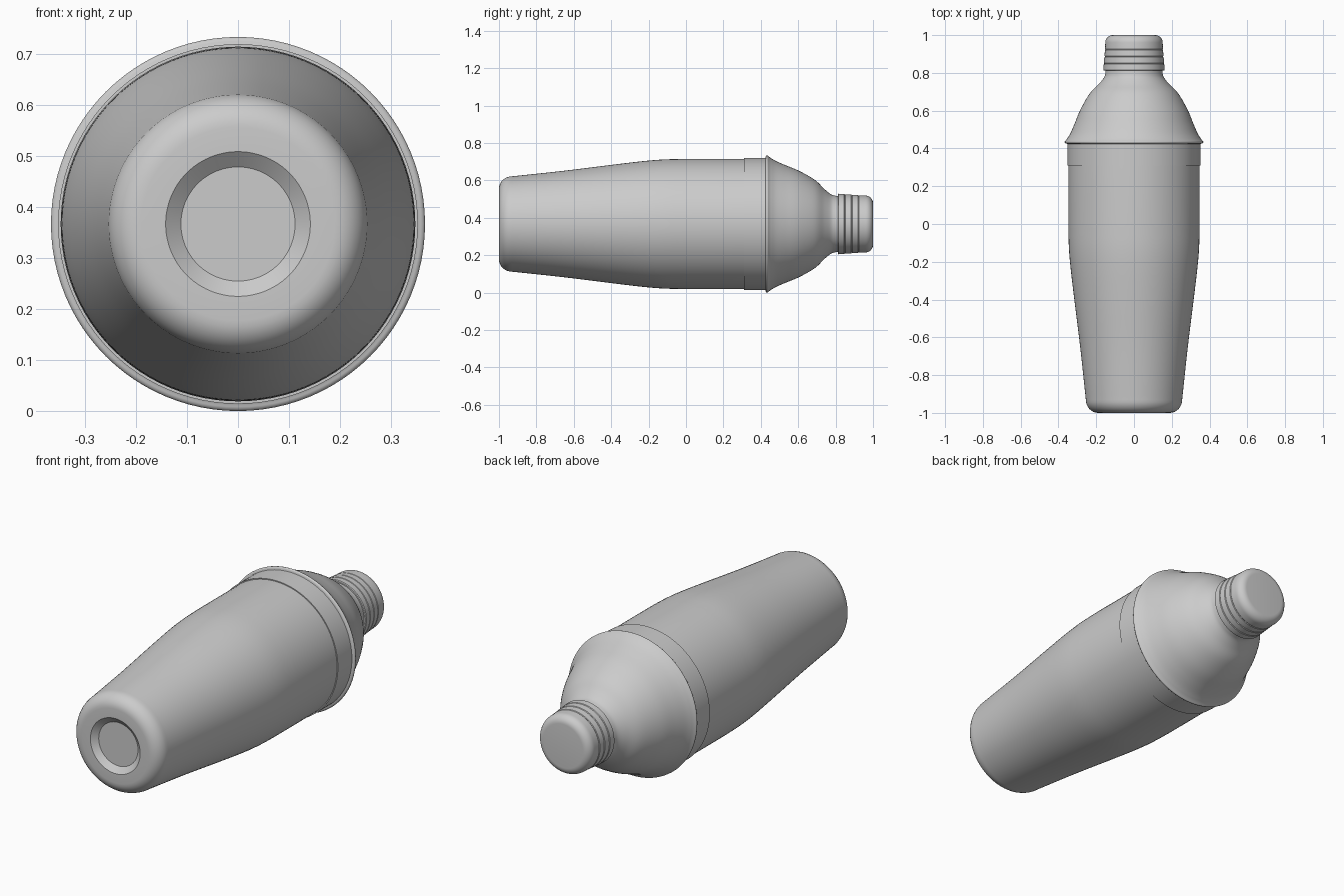
import bpy, bmesh, math
from mathutils import Vector, Matrix

cube = bpy.data.objects.get("Cube")
if cube:
    bpy.data.objects.remove(cube)

AXIS_Z = 0.367   # height of the long axis
SIDES = 96

steel = bpy.data.materials.new("brushed steel grey")
steel.use_nodes = True
GREY = (0.6, 0.6, 0.6, 1)
steel.diffuse_color = GREY
steel.node_tree.nodes["Principled BSDF"].inputs["Base Color"].default_value = GREY


def curve(points, steps=5):
    """Smooth Catmull-Rom line through (radius, y) points."""
    pts = [Vector(p) for p in points]
    pts = [2 * pts[0] - pts[1]] + pts + [2 * pts[-1] - pts[-2]]
    out = []
    for a, b, c, d in zip(pts, pts[1:], pts[2:], pts[3:]):
        for i in range(steps):
            t = i / steps
            out.append(0.5 * (2 * b + (c - a) * t + (2 * a - 5 * b + 4 * c - d) * t ** 2
                              + (3 * b - a - 3 * c + d) * t ** 3))
    return [tuple(p) for p in out] + [tuple(points[-1])]


def arc(r, y, rr, ry, start, end, steps=8):
    """Elliptical corner round centred at (r, y), angles in degrees."""
    angles = [math.radians(start + (end - start) * i / steps) for i in range(steps + 1)]
    return [(r + rr * math.cos(a), y + ry * math.sin(a)) for a in angles]


def lathe(name, profile):
    """Spin a (radius, y) profile about the long axis."""
    bm = bmesh.new()
    verts = [bm.verts.new((r, y, 0)) for r, y in profile]
    edges = [bm.edges.new(pair) for pair in zip(verts, verts[1:])]
    bmesh.ops.spin(bm, geom=verts + edges, cent=(0, 0, 0), axis=(0, 1, 0),
                   angle=math.tau, steps=SIDES, use_duplicate=False)
    bmesh.ops.remove_doubles(bm, verts=bm.verts, dist=0.00005)
    bmesh.ops.recalc_face_normals(bm, faces=bm.faces)
    bm.transform(Matrix.Translation((0, 0, AXIS_Z)))
    mesh = bpy.data.meshes.new(name)
    bm.to_mesh(mesh)
    bm.free()
    mesh.materials.append(steel)
    obj = bpy.data.objects.new(name, mesh)
    bpy.context.collection.objects.link(obj)
    bpy.ops.object.select_all(action="DESELECT")
    obj.select_set(True)
    bpy.context.view_layer.objects.active = obj
    bpy.ops.object.shade_smooth_by_angle(angle=math.radians(30))
    return obj


# Tapered cup with a dished base
lathe("cup_body",
      [(0, -0.975), (0.112, -0.975), (0.142, -1.0)]
      + arc(0.19, -0.93, 0.065, 0.07, -90, 0)
      + curve([(0.257, -0.91), (0.285, -0.65), (0.316, -0.4), (0.336, -0.23),
               (0.345, -0.12), (0.348, 0.0)])
      + [(0.348, 0.33), (0, 0.33)])

# Strainer lid: straight collar, flared bead and domed shoulder
lathe("strainer_lid",
      [(0, 0.31), (0.353, 0.31), (0.353, 0.424)]
      + arc(0.355, 0.434, 0.012, 0.009, -90, 50)
      + curve([(0.355, 0.45), (0.337, 0.48), (0.315, 0.53), (0.284, 0.605),
               (0.235, 0.69), (0.187, 0.74), (0.159, 0.775), (0.151, 0.80)])
      + [(0.151, 0.83), (0, 0.83)])

# Screw cap: three stepped rings under a rounded top
rings = []
for i in range(3):
    y = 0.812 + 0.037 * i
    r = 0.162 - 0.003 * i
    rings += [(r - 0.004, y), (r, y + 0.003), (r - 0.002, y + 0.034), (r - 0.005, y + 0.037)]
lathe("cap", [(0, 0.812)] + rings + [(0.153, 0.926)]
      + arc(0.112, 0.96, 0.04, 0.04, 0, 90) + [(0, 1.0)])
